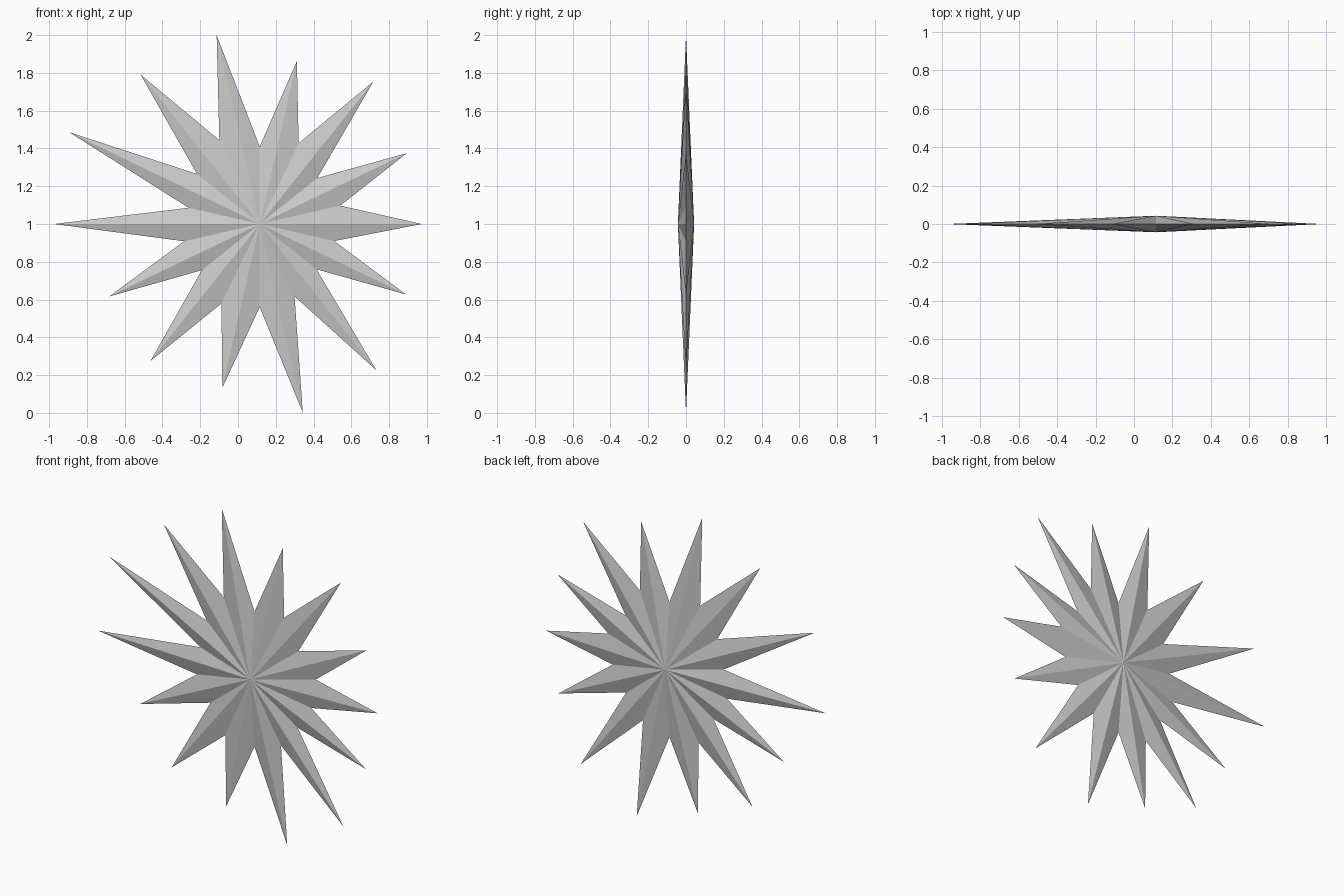
import bpy, bmesh, math

if "Cube" in bpy.data.objects:
    bpy.data.objects.remove(bpy.data.objects["Cube"])

# Star proportions: 14 evenly spaced rays with irregular lengths
CX, CZ, HALF_DEPTH = 0.115, 1.0, 0.043
TIPS = [0.858, 0.865, 0.965, 0.884, 1.025, 1.012, 1.12,
        1.088, 0.884, 0.927, 0.890, 1.025, 0.991, 0.860]
VALLEYS = [0.437, 0.390, 0.475, 0.410, 0.493, 0.425, 0.386,
           0.411, 0.392, 0.467, 0.440, 0.425, 0.385, 0.405]

bm = bmesh.new()

# Outline in the middle plane, alternating tip and valley
radii = [r for pair in zip(TIPS, VALLEYS) for r in pair]
step = 2 * math.pi / len(radii)
rim = [bm.verts.new((CX + r * math.cos(i * step), 0, CZ + r * math.sin(i * step)))
       for i, r in enumerate(radii)]

# Faceted front and back rising to a shared centre point on each side
for y in (-HALF_DEPTH, HALF_DEPTH):
    apex = bm.verts.new((CX, y, CZ))
    for a, b in zip(rim, rim[1:] + rim[:1]):
        bm.faces.new((a, b, apex))
bmesh.ops.recalc_face_normals(bm, faces=bm.faces[:])

mesh = bpy.data.meshes.new("starburst")
bm.to_mesh(mesh)
bm.free()
bpy.context.collection.objects.link(bpy.data.objects.new("starburst", mesh))
